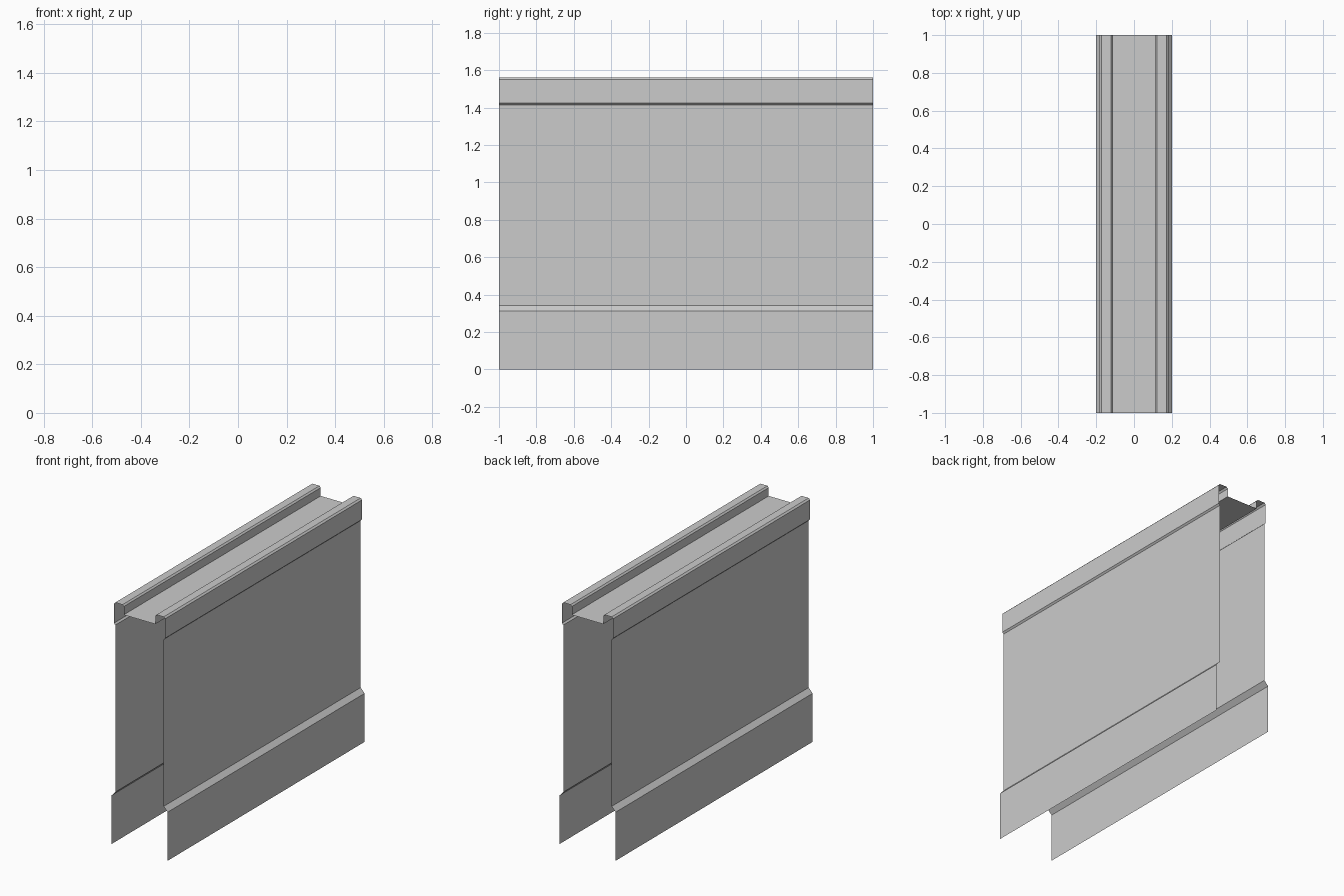
import bpy

if "Cube" in bpy.data.objects:
    bpy.data.objects.remove(bpy.data.objects["Cube"])

HALF_LENGTH = 1.0


def sheet(name, profile):
    """Extrude an open (x, z) profile along y as a thin sheet."""
    verts = [(x, y, z) for x, z in profile for y in (-HALF_LENGTH, HALF_LENGTH)]
    faces = [(2 * i, 2 * i + 1, 2 * i + 3, 2 * i + 2) for i in range(len(profile) - 1)]
    mesh = bpy.data.meshes.new(name)
    mesh.from_pydata(verts, [], faces)
    obj = bpy.data.objects.new(name, mesh)
    bpy.context.collection.objects.link(obj)
    return obj


def mirrored_sheet(name, profile):
    obj = sheet(name, profile)
    obj.modifiers.new("Mirror", 'MIRROR')
    return obj


# Wider skirting at the foot with its sloped ledge
mirrored_sheet("base_skirting", [(0.2, 0), (0.2, 0.312), (0.172, 0.342)])

# Tall flat side walls
mirrored_sheet("wall_panel", [(0.172, 0.342), (0.172, 1.415)])

# Cap: overhanging lips, raised bevelled curbs and the sunken channel between
half_cap = [(0.172, 1.415), (0.182, 1.425), (0.182, 1.55), (0.172, 1.56),
            (0.121, 1.56), (0.112, 1.55), (0.112, 1.497)]
sheet("top_cap", half_cap + [(-x, z) for x, z in reversed(half_cap)])
